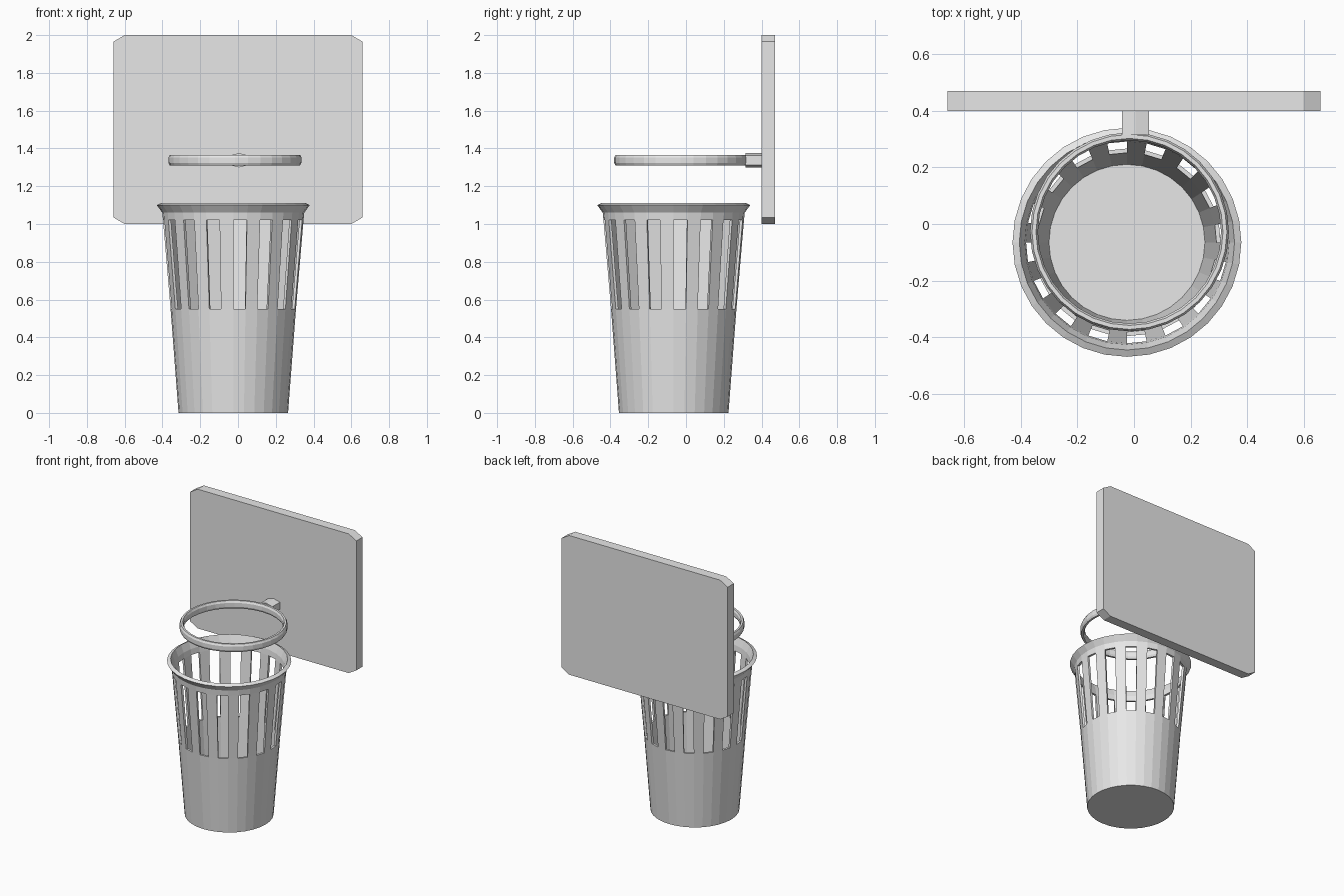
import bpy, bmesh, math

cube = bpy.data.objects.get("Cube")
if cube:
    bpy.data.objects.remove(cube, do_unlink=True)

grey = bpy.data.materials.new("light grey")
grey.use_nodes = True
grey.diffuse_color = (0.8, 0.8, 0.8, 1)
grey.node_tree.nodes["Principled BSDF"].inputs["Base Color"].default_value = (0.8, 0.8, 0.8, 1)

SEGMENTS = 32


def finish(name, bm, location=(0, 0, 0)):
    bmesh.ops.recalc_face_normals(bm, faces=bm.faces)
    mesh = bpy.data.meshes.new(name)
    bm.to_mesh(mesh)
    bm.free()
    mesh.materials.append(grey)
    obj = bpy.data.objects.new(name, mesh)
    obj.location = location
    bpy.context.collection.objects.link(obj)
    return obj


def lathe_rings(bm, profile):
    """One ring of vertices for each (radius, height) point."""
    angles = [2 * math.pi * i / SEGMENTS for i in range(SEGMENTS)]
    return [[bm.verts.new((r * math.cos(a), r * math.sin(a), z)) for a in angles]
            for r, z in profile]


def prism(name, outline, y_front, y_back):
    """Extrude an outline in x and z along y."""
    bm = bmesh.new()
    face = bm.faces.new([bm.verts.new((x, y_front, z)) for x, z in outline])
    moved = bmesh.ops.extrude_face_region(bm, geom=[face])["geom"]
    verts = [v for v in moved if isinstance(v, bmesh.types.BMVert)]
    bmesh.ops.translate(bm, verts=verts, vec=(0, y_back - y_front, 0))
    # keep the starting face so the prism is closed
    if not face.is_valid or len(bm.faces) < len(outline) + 2:
        bmesh.ops.holes_fill(bm, edges=bm.edges)
    return finish(name, bm)


# Basket: outer wall up, over the lip, inner wall down, with alternate panels open
outer = [(0.29, 0), (0.332, 0.55), (0.372, 1.02), (0.376, 1.06), (0.405, 1.10)]
inner = [(0.381, 1.112), (0.362, 1.06), (0.357, 1.02), (0.317, 0.55), (0.276, 0.015)]
bm = bmesh.new()
rings = lathe_rings(bm, outer + inner)
OUT_SLOT, IN_SLOT = 1, 7
for row in range(len(rings) - 1):
    for i in range(SEGMENTS):
        if row in (OUT_SLOT, IN_SLOT) and i % 2 == 0:
            continue
        j = (i + 1) % SEGMENTS
        bm.faces.new((rings[row][i], rings[row][j], rings[row + 1][j], rings[row + 1][i]))
bm.faces.new(rings[0])
bm.faces.new(rings[-1])
# Slot edges through the wall thickness
for i in range(0, SEGMENTS, 2):
    j = i + 1
    out_low, out_high = rings[OUT_SLOT], rings[OUT_SLOT + 1]
    in_high, in_low = rings[IN_SLOT], rings[IN_SLOT + 1]
    outside = [out_low[i], out_low[j], out_high[j], out_high[i]]
    inside = [in_low[i], in_low[j], in_high[j], in_high[i]]
    for k in range(4):
        n = (k + 1) % 4
        bm.faces.new((outside[k], outside[n], inside[n], inside[k]))
finish("basket", bm, (-0.025, -0.065, 0))

# Hoop: flattened octagonal band
bm = bmesh.new()
section = []
for sx, sz in ((1, 0.5), (0.5, 1), (-0.5, 1), (-1, 0.5), (-1, -0.5), (-0.5, -1), (0.5, -1), (1, -0.5)):
    section.append((0.338 + 0.014 * sx, 1.338 + 0.028 * sz))
rings = lathe_rings(bm, section)
for row, ring in enumerate(rings):
    above = rings[(row + 1) % len(rings)]
    for i in range(SEGMENTS):
        j = (i + 1) % SEGMENTS
        bm.faces.new((ring[i], ring[j], above[j], above[i]))
finish("hoop", bm, (-0.016, -0.028, 0))

# Hexagonal bracket joining hoop and backboard
prism("hoop_bracket",
      [(0.005, 1.30), (0.053, 1.312), (0.053, 1.363),
       (0.005, 1.375), (-0.043, 1.363), (-0.043, 1.312)], 0.315, 0.405)

# Backboard with clipped corners
corner = [(0.66, 0.465), (0.60, 0.5)]
half = corner + [(-x, z) for x, z in reversed(corner)]
board = half + [(-x, -z) for x, z in half]
prism("backboard", [(x, z + 1.5) for x, z in board], 0.40, 0.47)
